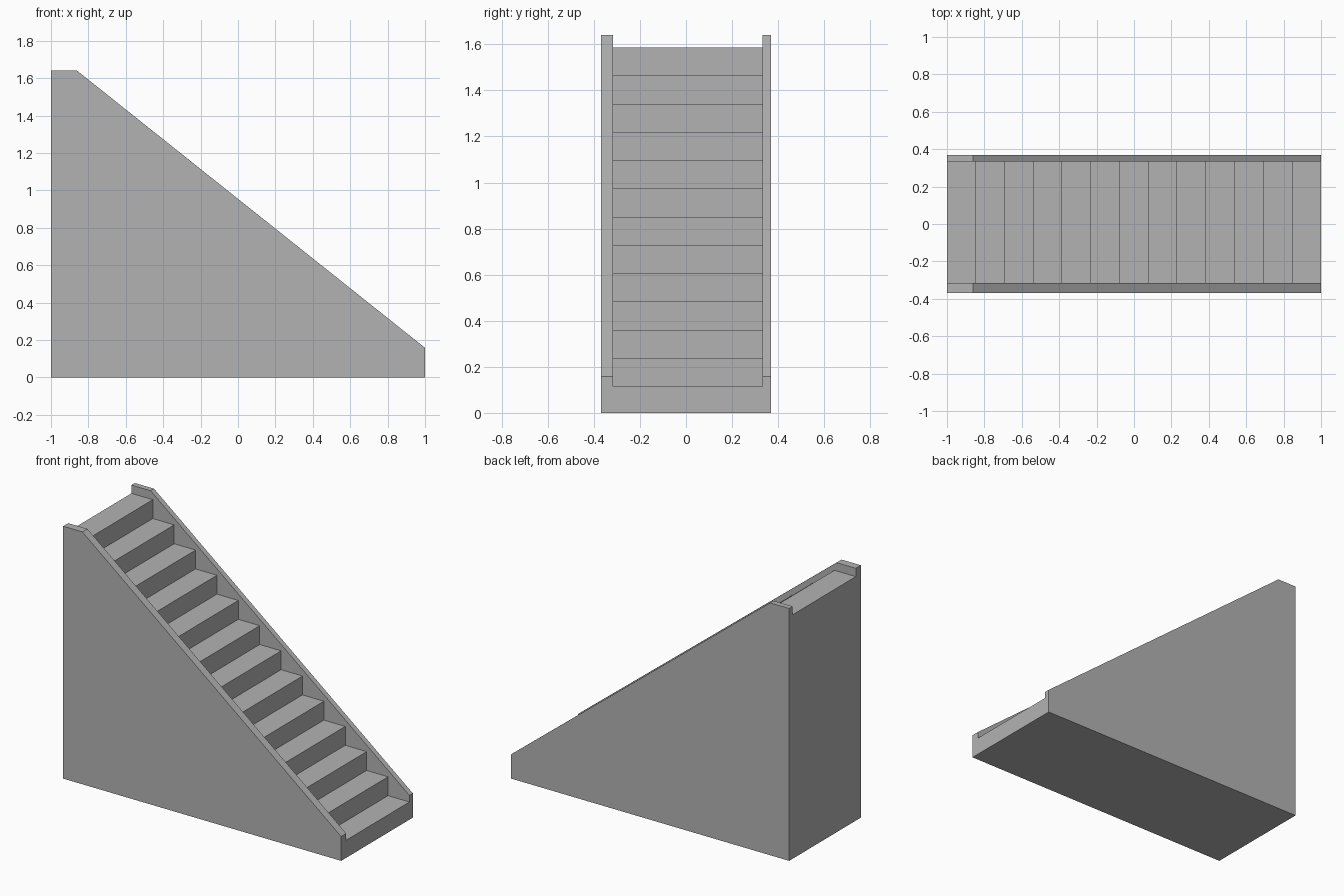
import bpy
import bmesh

cube = bpy.data.objects.get("Cube")
if cube:
    bpy.data.objects.remove(cube, do_unlink=True)

grey = bpy.data.materials.new("plain grey")
grey.use_nodes = True
COLOUR = (0.45, 0.45, 0.45, 1)
grey.diffuse_color = COLOUR
grey.node_tree.nodes["Principled BSDF"].inputs["Base Color"].default_value = COLOUR


def extrude_profile(name, profile, y0, y1):
    """Make a solid from an x-z outline running from y0 to y1."""
    bm = bmesh.new()
    face = bm.faces.new([bm.verts.new((x, y0, z)) for x, z in profile])
    result = bmesh.ops.extrude_face_region(bm, geom=[face])
    verts = [v for v in result["geom"] if isinstance(v, bmesh.types.BMVert)]
    bmesh.ops.translate(bm, verts=verts, vec=(0, y1 - y0, 0))
    bmesh.ops.recalc_face_normals(bm, faces=bm.faces)
    mesh = bpy.data.meshes.new(name)
    bm.to_mesh(mesh)
    bm.free()
    mesh.materials.append(grey)
    obj = bpy.data.objects.new(name, mesh)
    bpy.context.collection.objects.link(obj)
    return obj


# Solid flight of steps, climbing towards -x
STEPS = 13
FIRST, LAST = 0.115, 1.587
tread = 2 / STEPS
rise = (LAST - FIRST) / (STEPS - 1)
outline = [(-1, 0), (1, 0)]
for i in range(STEPS):
    z = FIRST + i * rise
    outline += [(1 - i * tread, z), (1 - (i + 1) * tread, z)]
extrude_profile("steps", outline, -0.316, 0.333)

# Side walls with a sloping top, the right one thicker
wall = [(-1, 0), (1, 0), (1, 0.158), (-0.862, 1.641), (-1, 1.641)]
extrude_profile("right_wall", wall, -0.368, -0.316)
extrude_profile("left_wall", wall, 0.333, 0.368)
